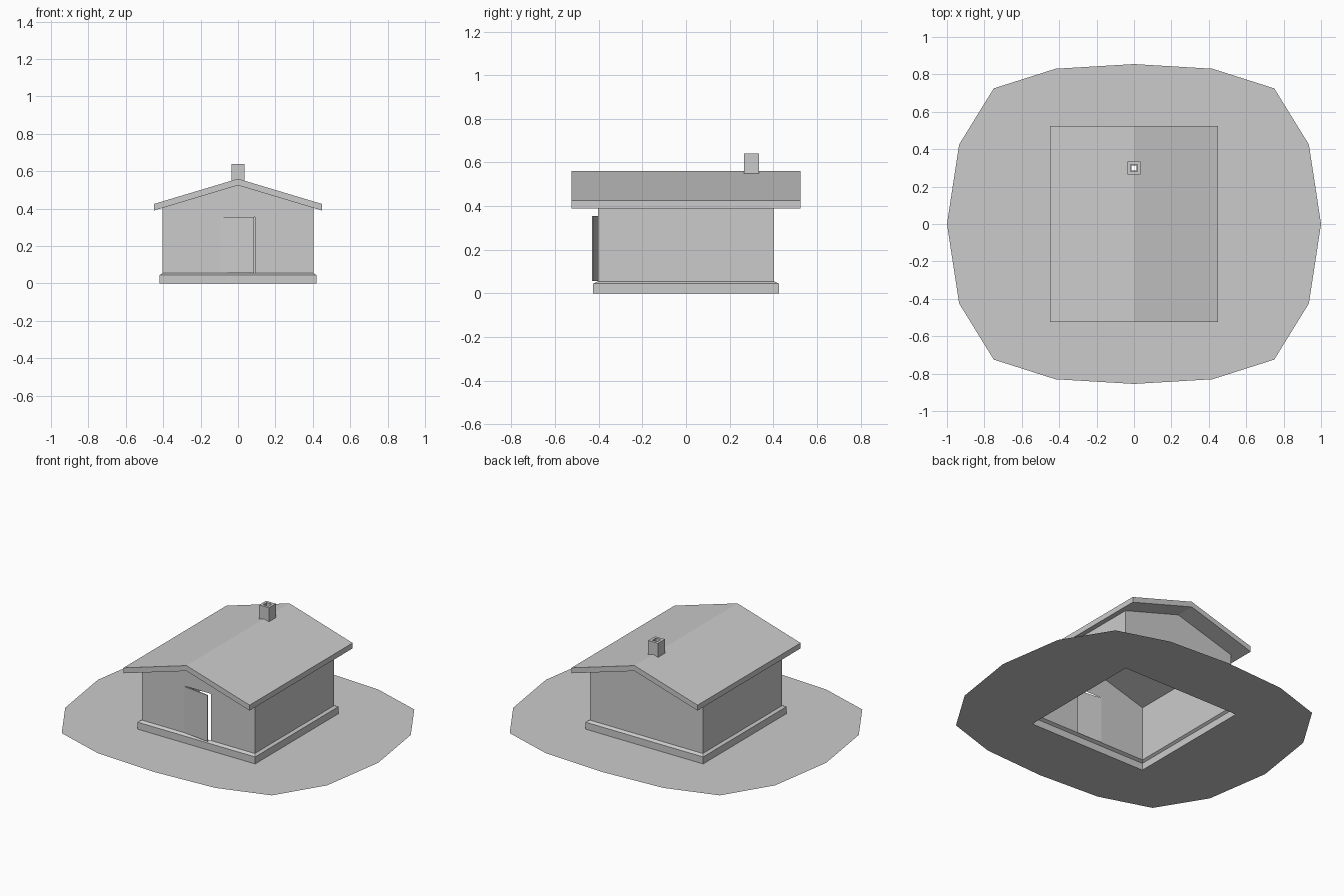
import bpy, bmesh
from mathutils import Matrix

if "Cube" in bpy.data.objects:
    bpy.data.objects.remove(bpy.data.objects["Cube"])


def make(name, verts, faces):
    me = bpy.data.meshes.new(name)
    me.from_pydata(verts, [], faces)
    me.update()
    ob = bpy.data.objects.new(name, me)
    bpy.context.collection.objects.link(ob)
    return ob


def ring(hx, hy, z, cy=0):
    return [(-hx, cy - hy, z), (hx, cy - hy, z), (hx, cy + hy, z), (-hx, cy + hy, z)]


def loft(name, rings, closed=False):
    """Skin a stack of square rings; closed joins the last to the first."""
    verts = [v for r in rings for v in r]
    n = len(rings)
    faces = []
    for k in range(n if closed else n - 1):
        a, b = 4 * k, 4 * ((k + 1) % n)
        faces += [(a + i, a + (i + 1) % 4, b + (i + 1) % 4, b + i) for i in range(4)]
    return make(name, verts, faces)


def prism(name, profile, y0, y1):
    """Extrude an x-z profile along y."""
    n = len(profile)
    verts = [(x, y, z) for y in (y0, y1) for x, z in profile]
    faces = [tuple(range(n)), tuple(range(2 * n - 1, n - 1, -1))]
    faces += [(i, i + n, (i + 1) % n + n, (i + 1) % n) for i in range(n)]
    return make(name, verts, faces)


# ground: rounded sixteen-sided plot with an opening under the house
q = [(1, 0), (.935, .425), (.75, .725), (.42, .83), (0, .855)]
half = q + [(-x, y) for x, y in q[-2::-1]]
outline = half + [(-x, -y) for x, y in half[1:-1]]
ground = make("ground", [], [])
bm = bmesh.new()
for loop in ([(x, y, 0) for x, y in outline], ring(.42, .425, 0)):
    vs = [bm.verts.new(p) for p in loop]
    for i, v in enumerate(vs):
        bm.edges.new((v, vs[(i + 1) % len(vs)]))
bmesh.ops.triangle_fill(bm, use_beauty=True, use_dissolve=False,
                        edges=bm.edges[:], normal=(0, 0, 1))
bm.to_mesh(ground.data)
bm.free()

# foundation with sloped ledge
loft("foundation", [ring(.42, .425, 0), ring(.42, .425, .045), ring(.403, .405, .055)])

# walls: thin shell, gabled ends, doorway in front
base, eave, peak = .053, .405, .525
gable = [(.403, base), (.403, eave), (0, peak), (-.403, eave), (-.403, base)]
doorway = [(-.092, base), (-.092, .355), (.09, .355), (.09, base)]
front = doorway + gable
make("front_wall", [(x, -.403, z) for x, z in front], [tuple(range(len(front)))])
make("back_wall", [(x, .403, z) for x, z in gable], [tuple(range(len(gable)))])
for side, name in ((-1, "left_wall"), (1, "right_wall")):
    pts = [(side * .403, y, z) for y, z in
           ((-.403, base), (.403, base), (.403, eave), (-.403, eave))]
    make(name, pts, [(0, 1, 2, 3)[::side]])

# door standing slightly ajar, hinged on the left
door = make("door", [], [])
bm = bmesh.new()
bmesh.ops.create_cube(bm, size=1, matrix=Matrix.Translation((.09, -.003, .15))
                      @ Matrix.Diagonal((.18, .006, .298, 1)))
bm.to_mesh(door.data)
bm.free()
door.location = (-.093, -.403, .056)
door.rotation_euler.z = -.125

# gabled roof
roof = prism("roof", [(-.45, .39), (0, .525), (.45, .39),
                      (.45, .425), (0, .56), (-.45, .425)], -.525, .525)

# flue hole through the ridge
cutter = prism("flue_cutter", [(-.013, .45), (.013, .45), (.013, .6), (-.013, .6)],
               .287, .313)
cutter.hide_render = True
cutter.hide_viewport = True

# chimney: hollow square tube
loft("chimney", [ring(.035, .035, .545, .3), ring(.035, .035, .64, .3),
                 ring(.018, .018, .64, .3), ring(.018, .018, .545, .3)], closed=True)

# consistent outward normals on closed solids
for ob in (roof, cutter):
    bm = bmesh.new()
    bm.from_mesh(ob.data)
    bmesh.ops.recalc_face_normals(bm, faces=bm.faces[:])
    bm.to_mesh(ob.data)
    bm.free()
mod = roof.modifiers.new("flue", 'BOOLEAN')
mod.operation = 'DIFFERENCE'
mod.object = cutter
mod.solver = 'EXACT'
